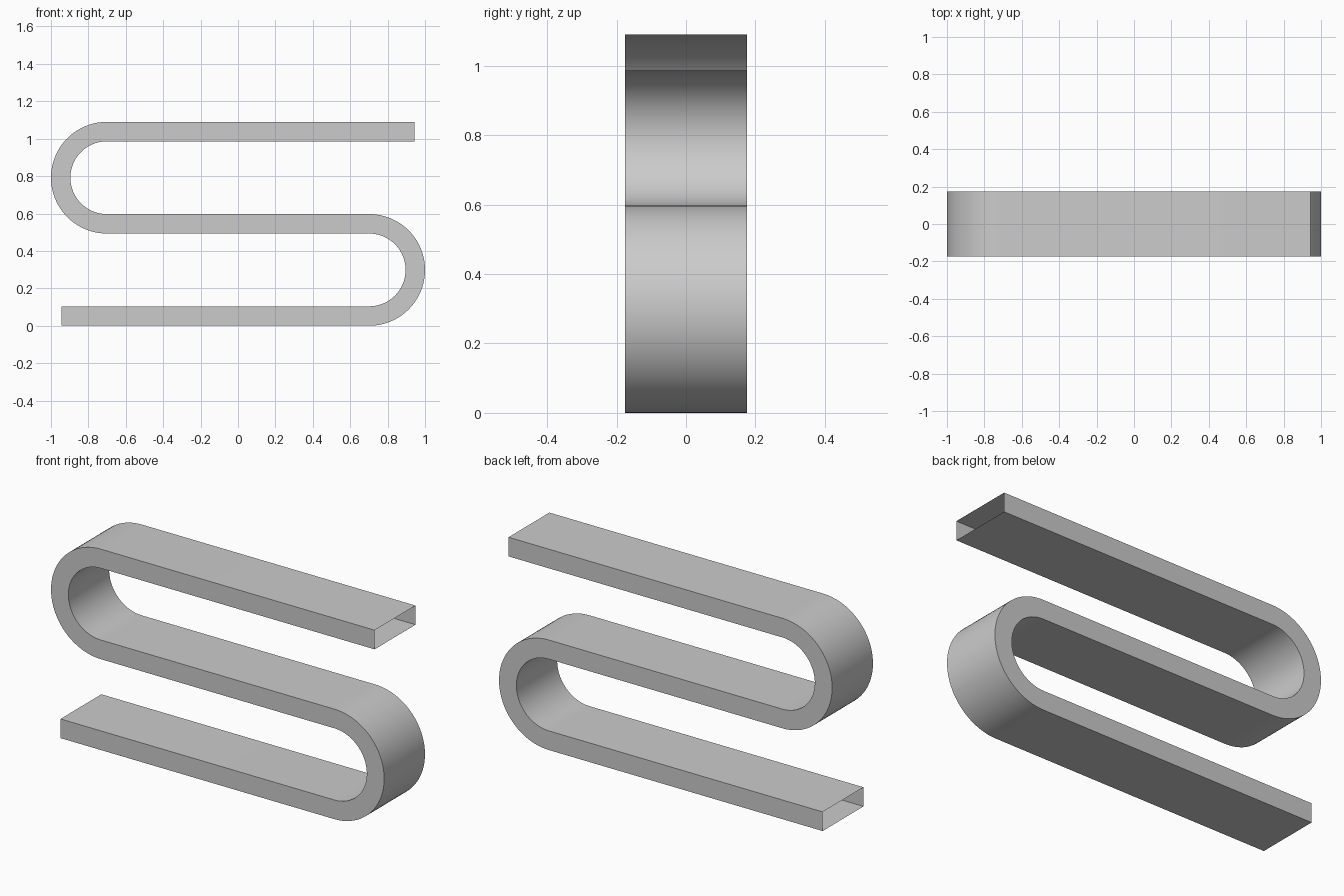
import bpy, bmesh, math

cube = bpy.data.objects.get("Cube")
if cube:
    bpy.data.objects.remove(cube, do_unlink=True)

WIDTH, HEIGHT = 0.35, 0.104      # duct cross-section
RADIUS = 0.2465                  # centre-line bend radius
BEND_X = 1 - RADIUS - HEIGHT / 2
END_X = 0.943
SEGMENTS = 40

# Centre line as (x, z, tangent x, tangent z)
low = HEIGHT / 2
high = low + 4 * RADIUS
path = [(-END_X, low, 1, 0)]


def add_bend(cx, cz, turn):
    """Half circle; turn is 1 for anticlockwise and -1 for clockwise."""
    for i in range(SEGMENTS + 1):
        a = -math.pi / 2 + turn * math.pi * i / SEGMENTS
        path.append((cx + RADIUS * math.cos(a), cz + RADIUS * math.sin(a),
                     -turn * math.sin(a), turn * math.cos(a)))


add_bend(BEND_X, low + RADIUS, 1)
add_bend(-BEND_X, low + 3 * RADIUS, -1)
path.append((END_X, high, 1, 0))

# Sweep the open-ended rectangular section along the centre line
bm = bmesh.new()
corners = [(-1, -1), (1, -1), (1, 1), (-1, 1)]
rings = []
for x, z, tx, tz in path:
    rings.append([bm.verts.new((x - tz * v * HEIGHT / 2, u * WIDTH / 2,
                                z + tx * v * HEIGHT / 2)) for u, v in corners])
for a, b in zip(rings, rings[1:]):
    for j in range(4):
        k = (j + 1) % 4
        bm.faces.new((a[j], a[k], b[k], b[j]))

mesh = bpy.data.meshes.new("serpentine_duct")
bm.to_mesh(mesh)
bm.free()
duct = bpy.data.objects.new("serpentine_duct", mesh)
bpy.context.collection.objects.link(duct)

# Plain grey finish
grey = bpy.data.materials.new("light_grey")
grey.use_nodes = True
colour = (0.6, 0.6, 0.6, 1)
grey.diffuse_color = colour
grey.node_tree.nodes["Principled BSDF"].inputs["Base Color"].default_value = colour
mesh.materials.append(grey)

# Smooth bends with crisp long edges
bpy.ops.object.select_all(action="DESELECT")
duct.select_set(True)
bpy.context.view_layer.objects.active = duct
bpy.ops.object.shade_smooth_by_angle(angle=math.radians(30))
